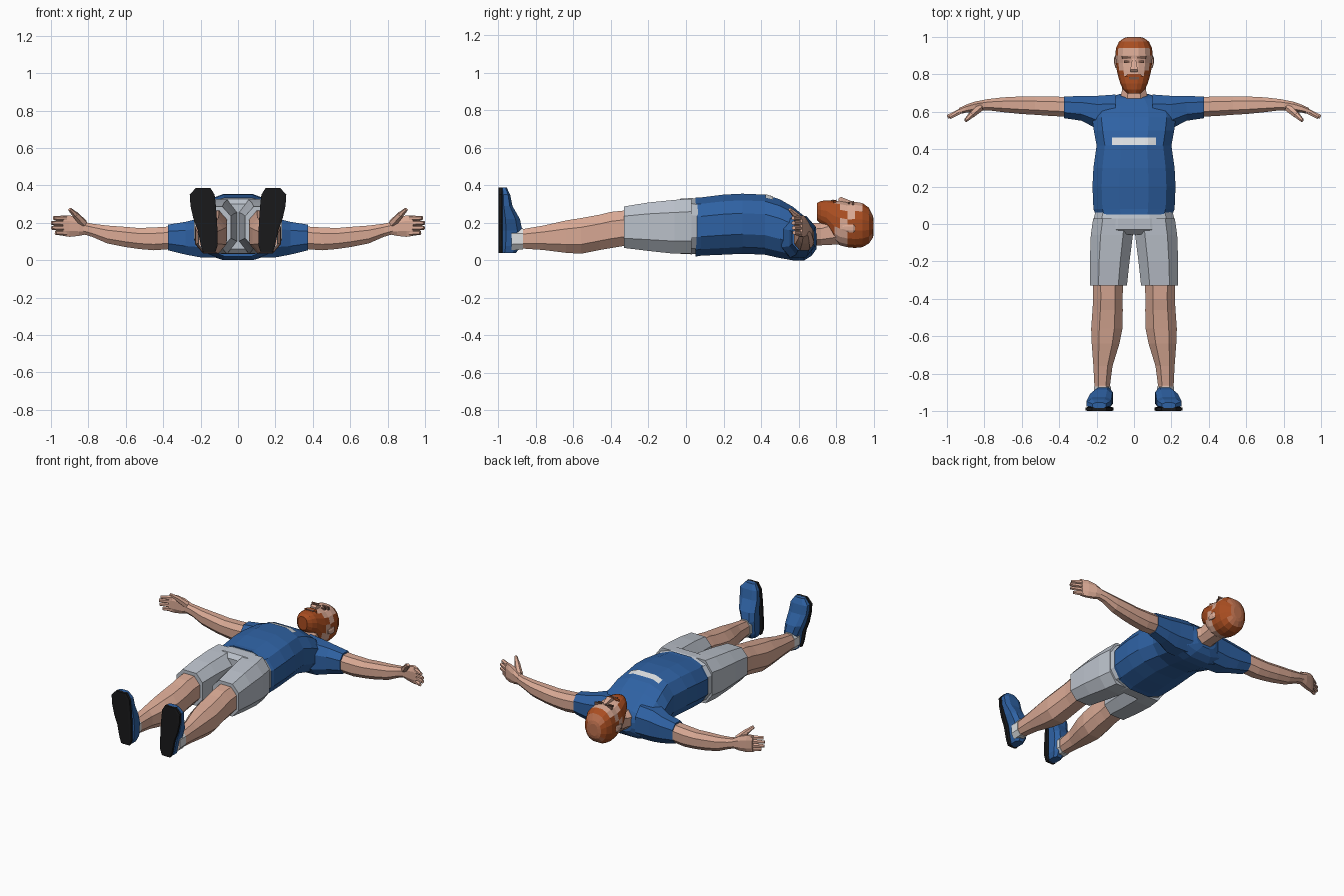
import bpy, bmesh, math
from mathutils import Vector
from mathutils.bvhtree import BVHTree


def material(name, r, g, b):
    m = bpy.data.materials.new(name)
    m.diffuse_color = (r, g, b, 1)
    return m


BLUE = material("shirt blue", 0.028, 0.122, 0.37)
SKIN = material("skin", 0.70, 0.40, 0.30)
GREY = material("shorts grey", 0.50, 0.54, 0.60)
HAIR = material("ginger hair", 0.40, 0.075, 0.015)
CROWN = material("thin hair", 0.53, 0.17, 0.08)
BLACK = material("sole black", 0.010, 0.010, 0.011)
WHITE = material("white", 0.72, 0.74, 0.76)
BROWN = material("feature brown", 0.20, 0.10, 0.07)


def finish(name, bm, mats, mirror=False):
    bmesh.ops.recalc_face_normals(bm, faces=bm.faces)
    me = bpy.data.meshes.new(name)
    bm.to_mesh(me)
    bm.free()
    ob = bpy.data.objects.new(name, me)
    bpy.context.collection.objects.link(ob)
    for m in mats:
        me.materials.append(m)
    if mirror:
        ob.modifiers.new("mirror", "MIRROR")
    return ob


def loft(name, axis, rings, mats, n=8, p=2.4, mirror=False, rule=None):
    """Skin through rings (position, a0, a1, b0, b1); a, b are the other two axes in xyz order."""
    bm = bmesh.new()
    shape = []
    for k in range(n):
        t = (k + 0.5) * 2 * math.pi / n
        shape.append([math.copysign(abs(f) ** (2 / p), f) for f in (math.cos(t), math.sin(t))])
    top = max(s[0] for s in shape)
    loops = []
    for pos, a0, a1, b0, b1 in rings:
        loop = []
        for c, s in shape:
            co = [(a0 + a1) / 2 + c / top * (a1 - a0) / 2, (b0 + b1) / 2 + s / top * (b1 - b0) / 2]
            co.insert("xyz".index(axis), pos)
            loop.append(bm.verts.new(co))
        loops.append(loop)
    for u, v in zip(loops, loops[1:]):
        for k in range(n):
            bm.faces.new((u[k], u[(k + 1) % n], v[(k + 1) % n], v[k]))
    bm.faces.new(loops[0])
    bm.faces.new(loops[-1])
    if rule:
        for f in bm.faces:
            f.material_index = rule(f.calc_center_median())
    return finish(name, bm, mats, mirror)


def limb(name, a, b, ra, rb, mat, n=6):
    """Tapered mirrored rod from a to b."""
    bm = bmesh.new()
    a, b = Vector(a), Vector(b)
    bmesh.ops.create_cone(bm, cap_ends=True, segments=n, radius1=ra, radius2=rb, depth=(b - a).length)
    q = Vector((0, 0, 1)).rotation_difference(b - a)
    for v in bm.verts:
        v.co = q @ v.co + (a + b) / 2
    return finish(name, bm, [mat], True)


# Shirt body and sleeves
shirt = loft("shirt", "y", [
    (0.05, -.205, .205, .02, .335), (0.08, -.217, .217, .025, .335),
    (0.20, -.222, .222, .03, .35), (0.30, -.217, .217, .035, .355),
    (0.42, -.20, .20, .03, .35), (0.50, -.215, .215, .012, .325),
    (0.57, -.225, .225, .0, .285), (0.63, -.21, .21, .0, .235),
    (0.67, -.16, .16, .025, .20), (0.695, -.075, .075, .06, .165)], [BLUE], n=12, p=2.5)
loft("sleeve", "x", [
    (.10, .50, .692, .015, .235), (.20, .51, .685, .015, .225),
    (.28, .552, .684, .03, .205), (.375, .566, .682, .053, .19)], [BLUE], mirror=True)

# Chest stripe laid over the shirt front
tree = BVHTree.FromPolygons([v.co for v in shirt.data.vertices],
                            [q.vertices for q in shirt.data.polygons])
bm = bmesh.new()
bmesh.ops.create_grid(bm, x_segments=16, y_segments=4, size=1)
for v in bm.verts:
    x, y = v.co.x * .118, .443 + v.co.y * .02
    v.co = (x, y, tree.ray_cast(Vector((x, y, 1)), Vector((0, 0, -1)))[0].z + .004)
finish("chest_stripe", bm, [WHITE])

# Shorts: hips and two legs
loft("shorts_hips", "y", [
    (.09, -.20, .20, .04, .32), (.03, -.215, .215, .032, .332),
    (-.03, -.225, .225, .035, .328), (-.055, -.17, .17, .06, .30)], [GREY], n=12, p=2.8)
loft("shorts_leg", "y", [
    (.03, .0, .218, .035, .328), (-.06, .006, .231, .035, .322),
    (-.20, .024, .236, .05, .308), (-.33, .038, .236, .066, .287)], [GREY], p=2.8, mirror=True)

# Bare legs and socks
loft("leg", "y", [
    (-.28, .055, .222, .085, .27), (-.40, .062, .218, .065, .258), (-.46, .06, .222, .055, .243),
    (-.56, .062, .229, .035, .225), (-.64, .078, .226, .04, .212), (-.76, .115, .217, .055, .185),
    (-.86, .128, .212, .062, .168), (-.93, .128, .208, .06, .165)], [SKIN], mirror=True)
loft("sock", "y", [(-.868, .124, .214, .057, .173), (-.93, .122, .212, .055, .172)],
     [WHITE], mirror=True)

# Shoes, splayed outwards, with flat soles
foot = [(.04, .122, .185, -.905), (.075, .11, .198, -.882), (.16, .11, .215, -.872),
        (.22, .113, .238, -.885), (.29, .118, .254, -.925), (.35, .125, .258, -.937),
        (.387, .148, .225, -.955)]
loft("shoe", "z", [(z, a + .003, b - .003, -.985, y) for z, a, b, y in foot], [BLUE], p=2.8, mirror=True)
loft("shoe_sole", "z", [(z, a, b, -1, -.978) for z, a, b, y in foot], [BLACK], p=6, mirror=True)

# Arms and hands
loft("arm", "x", [
    (.33, .572, .678, .062, .182), (.45, .578, .682, .053, .175), (.53, .584, .682, .06, .172),
    (.60, .588, .682, .07, .178), (.70, .598, .677, .09, .185), (.78, .608, .668, .125, .195),
    (.83, .606, .658, .14, .205)], [SKIN], mirror=True)
loft("palm", "x", [
    (.81, .61, .662, .138, .202), (.85, .602, .655, .13, .225),
    (.90, .595, .637, .125, .24), (.935, .587, .62, .13, .238)], [SKIN], mirror=True)
for i, tip in enumerate((.975, .995, .997, .985)):
    z = .145 + i * .026
    limb("finger", (.92, .607, z), (tip, .576 - .002 * i, z + .002), .016, .011, SKIN)
limb("thumb", (.825, .622, .195), (.87, .582, .243), .023, .018, SKIN)
limb("thumb_tip", (.865, .587, .238), (.90, .553, .272), .018, .010, SKIN)

# Neck
loft("neck", "y", [(.60, -.09, .09, .07, .225), (.67, -.075, .075, .075, .20),
                   (.72, -.063, .063, .08, .20), (.82, -.065, .065, .085, .24)], [SKIN])


# Head: beard, sideburns, hair cap and face separated by position
def head_colour(c):
    if c.y > .965:
        return 2 if abs(c.x) < .06 else 1
    if c.y < .785 and c.z > .15:
        return 1
    if c.z > .265:
        return 1 if c.y > .945 or (abs(c.x) > .065 and c.y < .81) else 0
    if c.z > .2:
        return 1 if c.y < .85 or c.y > .91 else 0
    return 1 if c.y > .845 else 0


loft("head", "y", [
    (.697, -.035, .035, .215, .305), (.72, -.058, .058, .19, .316), (.75, -.073, .073, .17, .32),
    (.79, -.085, .085, .10, .318), (.82, -.092, .092, .08, .315), (.86, -.096, .096, .07, .308),
    (.90, -.099, .099, .066, .312), (.94, -.097, .097, .07, .305), (.975, -.08, .08, .09, .28),
    (.995, -.052, .052, .12, .24), (1.0, -.03, .03, .14, .22)],
    [SKIN, HAIR, CROWN], n=16, p=2.3, rule=head_colour)

# Facial details
loft("nose", "y", [(.812, -.019, .019, .30, .328), (.825, -.02, .02, .30, .338),
                   (.885, -.009, .009, .295, .314)], [SKIN], n=4, p=2)
loft("ear", "y", [(.835, .09, .10, .16, .185), (.86, .09, .106, .15, .19),
                  (.89, .09, .106, .148, .192), (.90, .09, .10, .155, .185)], [SKIN], mirror=True)
loft("brow", "y", [(.884, .016, .064, .295, .314), (.896, .014, .066, .295, .316)],
     [BROWN], n=4, p=8, mirror=True)
loft("eye", "y", [(.862, .024, .054, .30, .311), (.874, .024, .054, .30, .3125)],
     [BROWN], n=4, p=8, mirror=True)
loft("moustache", "y", [(.786, -.048, .048, .30, .321), (.803, -.034, .034, .30, .323)],
     [HAIR], n=8, p=4)
loft("mouth", "y", [(.772, -.026, .026, .30, .322), (.786, -.026, .026, .30, .323)],
     [BROWN], n=4, p=8)
